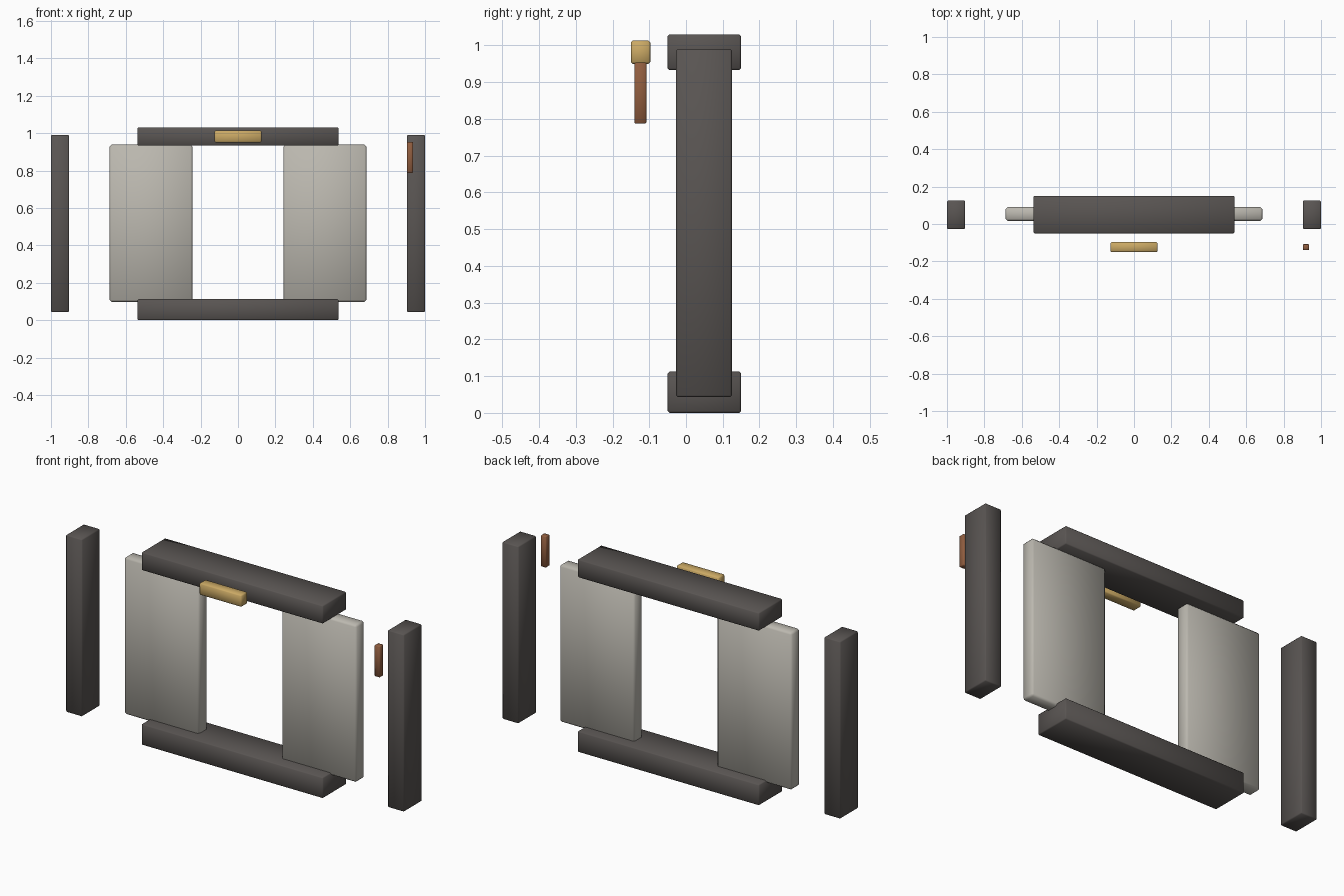
import bpy, bmesh

if "Cube" in bpy.data.objects:
    bpy.data.objects.remove(bpy.data.objects["Cube"])


def material(name, color):
    m = bpy.data.materials.new(name)
    m.diffuse_color = (*color, 1)
    m.use_nodes = True
    m.node_tree.nodes["Principled BSDF"].inputs["Base Color"].default_value = m.diffuse_color
    return m


iron = material("dark_iron", (0.10, 0.09, 0.085))
stone = material("pale_stone", (0.50, 0.48, 0.43))
brass = material("brass", (0.60, 0.40, 0.13))
copper = material("copper", (0.28, 0.11, 0.05))


def block(name, x, y, z, mat, bevel=0.005):
    """Smooth-shaded box with softened edges from (min, max) ranges."""
    center = [sum(r) / 2 for r in (x, y, z)]
    size = [r[1] - r[0] for r in (x, y, z)]
    bm = bmesh.new()
    bmesh.ops.create_cube(bm, size=1)
    bmesh.ops.scale(bm, vec=size, verts=bm.verts)
    bmesh.ops.bevel(bm, geom=bm.edges[:], offset=bevel, segments=1,
                    profile=0.5, affect='EDGES')
    bmesh.ops.recalc_face_normals(bm, faces=bm.faces)
    for f in bm.faces:
        f.smooth = True
    mesh = bpy.data.meshes.new(name)
    bm.to_mesh(mesh)
    bm.free()
    mesh.materials.append(mat)
    ob = bpy.data.objects.new(name, mesh)
    ob.location = center
    bpy.context.collection.objects.link(ob)
    return ob


# Top lintel and bottom sill
block("lintel", (-0.537, 0.537), (-0.05, 0.15), (0.933, 1.03), iron)
block("sill", (-0.537, 0.537), (-0.05, 0.15), (0.0, 0.112), iron)

# Side posts and sliding door panels, mirrored
for side, s in (("left", -1), ("right", 1)):
    block(f"{side}_post", sorted((s * 0.903, s * 1.0)), (-0.027, 0.125),
          (0.043, 0.99), iron)
    block(f"{side}_door_panel", sorted((s * 0.243, s * 0.687)), (0.017, 0.09),
          (0.098, 0.938), stone, 0.01)

# Brass bar above the doorway
block("header_bar", (-0.125, 0.125), (-0.15, -0.097), (0.95, 1.013), brass)

# Small control strip in front of the right post
block("control_strip", (0.904, 0.936), (-0.14, -0.108), (0.787, 0.953), copper, 0.003)
